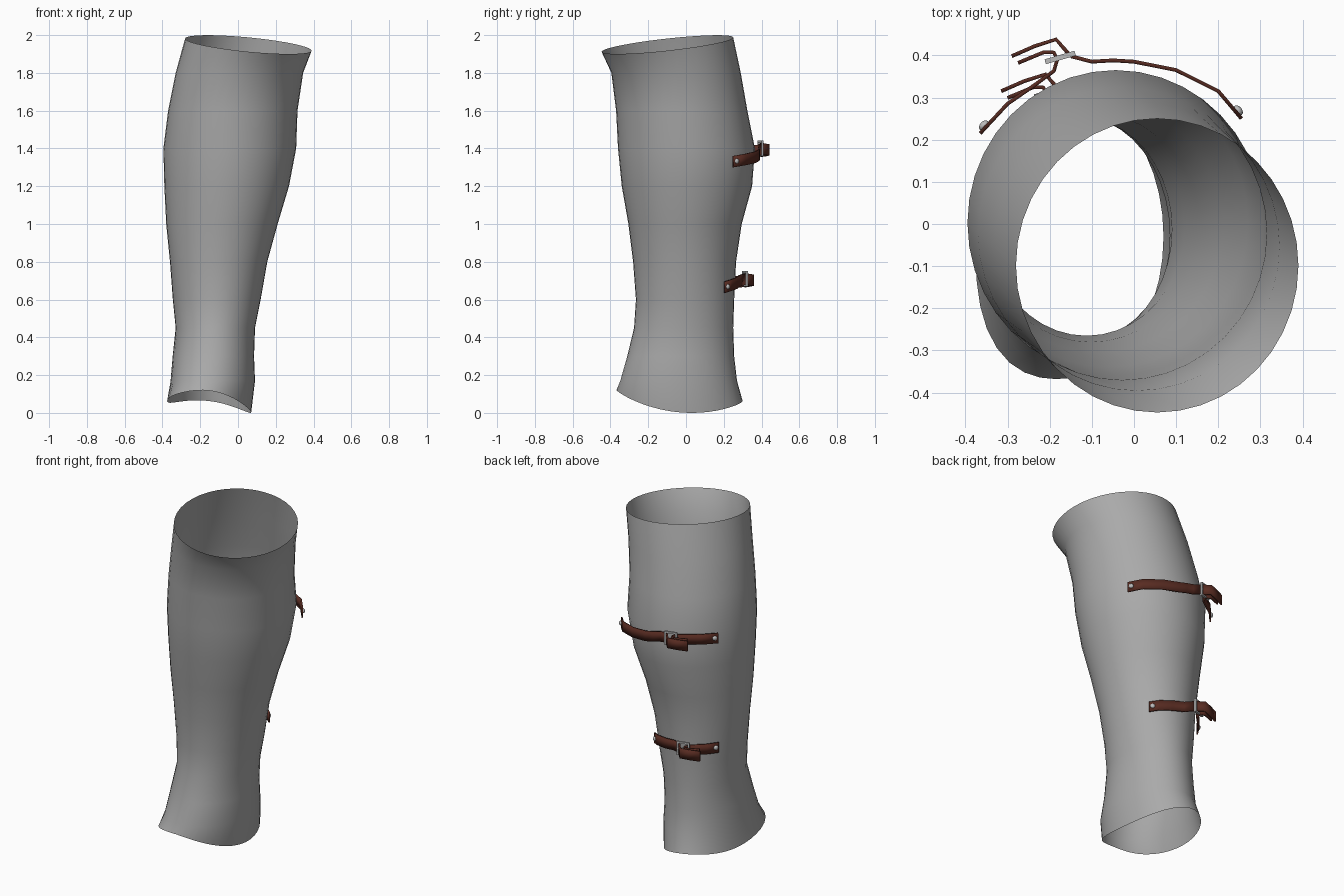
import bpy
import math
from mathutils import Vector, Matrix

if "Cube" in bpy.data.objects:
    bpy.data.objects.remove(bpy.data.objects["Cube"])


def material(name, color, metallic=0.0):
    m = bpy.data.materials.new(name)
    m.use_nodes = True
    m.diffuse_color = color
    bsdf = m.node_tree.nodes["Principled BSDF"]
    bsdf.inputs["Base Color"].default_value = color
    bsdf.inputs["Roughness"].default_value = 0.6
    return m


PLATE = material("plate grey", (0.40, 0.40, 0.40, 1))
LEATHER = material("leather brown", (0.10, 0.025, 0.016, 1))
STEEL = material("buckle steel", (0.50, 0.50, 0.50, 1))


def add_mesh(name, verts, faces, mat, angle=40):
    me = bpy.data.meshes.new(name)
    me.from_pydata(verts, [], faces)
    me.materials.append(mat)
    ob = bpy.data.objects.new(name, me)
    bpy.context.collection.objects.link(ob)
    bpy.ops.object.select_all(action="DESELECT")
    ob.select_set(True)
    bpy.context.view_layer.objects.active = ob
    bpy.ops.object.shade_smooth_by_angle(angle=math.radians(angle))
    return ob


# Shin guard: open tube lofted through ellipses (z, x min, x max, y min, y max)
SECTIONS = [
    (0.06, -0.37, 0.07, -0.36, 0.30),
    (0.17, -0.355, 0.09, -0.345, 0.27),
    (0.30, -0.345, 0.085, -0.31, 0.255),
    (0.45, -0.33, 0.09, -0.275, 0.25),
    (0.60, -0.345, 0.12, -0.265, 0.255),
    (0.80, -0.36, 0.155, -0.28, 0.265),
    (1.00, -0.38, 0.21, -0.305, 0.295),
    (1.20, -0.39, 0.27, -0.34, 0.35),
    (1.40, -0.395, 0.308, -0.36, 0.365),
    (1.60, -0.37, 0.315, -0.37, 0.325),
    (1.80, -0.33, 0.345, -0.395, 0.29),
    (1.95, -0.28, 0.39, -0.447, 0.25),
]
CORNER_FLARE = {0: 0.13, 1: 0.07, 2: 0.03}
SEGMENTS = 40


def rim_offset(row, c, s):
    """Height change of the slanted top rim and the wavy bottom rim."""
    if row == len(SECTIONS) - 1:
        return -0.032 * c + 0.038 * s
    if row == 0:
        return -0.0275 * (c + s) - 0.03 * (c * c - s * s)
    return 0


verts, faces = [], []
for row, (z, x0, x1, y0, y1) in enumerate(SECTIONS):
    for i in range(SEGMENTS):
        a = math.tau * i / SEGMENTS
        c, s = math.cos(a), math.sin(a)
        corner = max(0, math.cos(a - math.radians(225))) ** 6
        k = 1 + CORNER_FLARE.get(row, 0) * corner
        verts.append(((x0 + x1) / 2 + (x1 - x0) / 2 * c * k,
                      (y0 + y1) / 2 + (y1 - y0) / 2 * s * k,
                      z + rim_offset(row, c, s)))
for row in range(len(SECTIONS) - 1):
    for i in range(SEGMENTS):
        j = (i + 1) % SEGMENTS
        a, b = row * SEGMENTS, (row + 1) * SEGMENTS
        faces.append((a + i, a + j, b + j, b + i))
add_mesh("shin_guard", verts, faces, PLATE, 80)


# Straps: upright ribbons along a path, thickened
def ribbon(name, path, height=0.06, thickness=0.009):
    v = [(x, y, z + h) for x, y, z in path for h in (-height / 2, height / 2)]
    f = [(2 * i, 2 * i + 2, 2 * i + 3, 2 * i + 1) for i in range(len(path) - 1)]
    ob = add_mesh(name, v, f, LEATHER)
    mod = ob.modifiers.new("thickness", "SOLIDIFY")
    mod.thickness = thickness
    mod.offset = 0


def with_heights(points, z0, z1):
    n = len(points) - 1
    return [(x, y, z0 + (z1 - z0) * i / n) for i, (x, y) in enumerate(points)]


# Buckle: four bars and a prong in one mesh
def buckle(name, center, yaw):
    bars = [(-0.032, 0, 0.01, 0.08), (0.032, 0, 0.01, 0.08),
            (0, -0.036, 0.07, 0.01), (0, 0.036, 0.07, 0.01),
            (0.004, 0, 0.06, 0.008)]
    place = Matrix.Translation(center) @ Matrix.Rotation(yaw, 4, "Z")
    v, f = [], []
    for x, z, w, h in bars:
        n = len(v)
        for dy in (-0.006, 0.006):
            for dx, dz in ((-1, -1), (1, -1), (1, 1), (-1, 1)):
                v.append(place @ Vector((x + dx * w / 2, dy, z + dz * h / 2)))
        f += [(n, n + 1, n + 2, n + 3), (n + 7, n + 6, n + 5, n + 4)]
        for i in range(4):
            j = (i + 1) % 4
            f.append((n + i, n + 4 + i, n + 4 + j, n + j))
    add_mesh(name, v, f, STEEL)


# Rivet: flattened dome facing along the outward direction
def rivet(name, at, outward):
    bpy.ops.mesh.primitive_uv_sphere_add(segments=12, ring_count=6, radius=0.014)
    ob = bpy.context.object
    ob.name = name
    turn = Vector(outward).to_track_quat("Z", "Y").to_matrix().to_4x4()
    ob.matrix_world = (Matrix.Translation(at) @ turn
                       @ Matrix.Diagonal((1, 1, 0.7, 1)))
    ob.data.materials.append(STEEL)
    bpy.ops.object.shade_smooth()


def strap(label, left, right, bx, by, z_left, z_buckle, z_right):
    # long band from the left rivet to the buckle
    ribbon(label + "_long_band",
           with_heights(left + [(bx + 0.025, by + 0.003)], z_left, z_buckle))
    # short band from the right rivet, folded round the buckle bar
    fold = [(bx - 0.015, by - 0.032), (bx - 0.007, by - 0.005),
            (bx - 0.015, by + 0.012), (bx - 0.04, by + 0.012),
            (bx - 0.10, by - 0.013)]
    ribbon(label + "_short_band", with_heights(right + fold, z_right, z_buckle - 0.01))
    # loose tail pulled through the buckle
    tail = [(bx + 0.025, by + 0.003), (bx + 0.01, by + 0.02),
            (bx - 0.01, by + 0.043), (bx - 0.06, by + 0.027), (bx - 0.115, by + 0.003)]
    ribbon(label + "_tail", with_heights(tail, z_buckle, z_buckle - 0.015))
    buckle(label + "_buckle", (bx, by, z_buckle), math.radians(16))
    for side, ends, z in (("left", left, z_left), ("right", right, z_right)):
        a, b = Vector(ends[0]), Vector(ends[1])
        d = (b - a).normalized()
        out = Vector((d.y, -d.x)) if side == "left" else Vector((-d.y, d.x))
        p = a + d * 0.02 + out * 0.006
        rivet(label + "_" + side + "_rivet", (p.x, p.y, z + 0.003), (out.x, out.y, 0))


strap("upper_strap",
      [(0.255, 0.25), (0.2, 0.315), (0.1, 0.365), (0.0, 0.385), (-0.05, 0.388), (-0.1, 0.385)],
      [(-0.365, 0.215), (-0.3, 0.285), (-0.235, 0.33)],
      -0.175, 0.395, 1.33, 1.40, 1.385)
strap("lower_strap",
      [(0.065, 0.205), (0.02, 0.24), (-0.05, 0.268), (-0.12, 0.283)],
      [(-0.325, 0.15), (-0.285, 0.21), (-0.245, 0.25)],
      -0.2, 0.312, 0.665, 0.71, 0.69)
